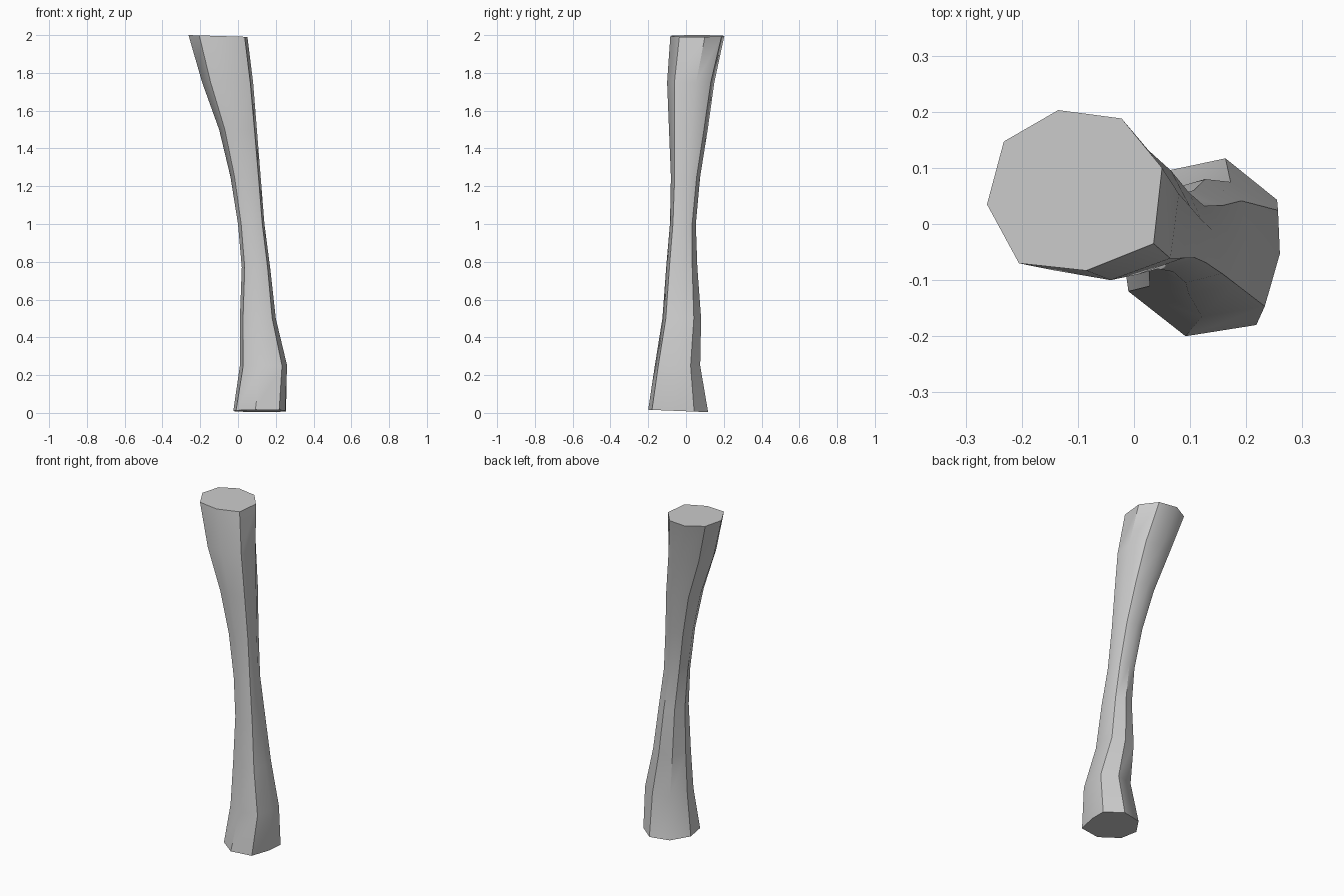
import bpy, bmesh, math

cube = bpy.data.objects.get("Cube")
if cube:
    bpy.data.objects.remove(cube, do_unlink=True)

# End outlines, matched corner by corner so the shaft twists between them
FOOT = [(.25, -.06), (.255, .043), (.163, .117), (.045, .092),
        (-.025, -.01), (-.01, -.12), (.092, -.2), (.218, -.18)]
HEAD = [(.05, .1), (-.022, .188), (-.135, .203), (-.232, .147),
        (-.262, .035), (-.205, -.07), (-.085, -.083), (.035, -.035)]

# Height, then x range and y range of each ring
RINGS = [(0, -.025, .255, -.2, .117), (.25, .01, .26, -.165, .075),
         (.5, .01, .2, -.125, .08), (.77, .02, .17, -.105, .06),
         (1, .0, .14, -.085, .052), (1.25, -.04, .12, -.08, .075),
         (1.5, -.1, .1, -.09, .115), (1.75, -.19, .08, -.1, .15),
         (2, -.262, .05, -.083, .203)]


def fit(values, low, high):
    """Stretch values so they span low to high."""
    a, b = min(values), max(values)
    return [low + (v - a) / (b - a) * (high - low) for v in values]


def unit(points):
    """Scale an outline into a unit square."""
    return list(zip(fit([p[0] for p in points], 0, 1),
                    fit([p[1] for p in points], 0, 1)))


def outline(z, x0, x1, y0, y1):
    t = z / 2
    mix = [(a[0] * (1 - t) + b[0] * t, a[1] * (1 - t) + b[1] * t)
           for a, b in zip(unit(FOOT), unit(HEAD))]
    return list(zip(fit([p[0] for p in mix], x0, x1),
                    fit([p[1] for p in mix], y0, y1)))


def height(z, x, y):
    """The two cut ends lean slightly."""
    if z == 0:
        return .004 - .04 * (y - .117)
    if z == 2:
        return 2 - .03 * (x + .262)
    return z


# Twisted, curved shaft
bm = bmesh.new()
rings = [[bm.verts.new((x, y, height(r[0], x, y))) for x, y in outline(*r)]
         for r in RINGS]
for low, high in zip(rings, rings[1:]):
    for i in range(len(low)):
        j = (i + 1) % len(low)
        bm.faces.new((low[i], low[j], high[j], high[i]))

# Flat ends
bm.faces.new(rings[0][::-1])
bm.faces.new(rings[-1])
bmesh.ops.recalc_face_normals(bm, faces=bm.faces)

mesh = bpy.data.meshes.new("twisted_shaft")
bm.to_mesh(mesh)
bm.free()
shaft = bpy.data.objects.new("twisted_shaft", mesh)
bpy.context.collection.objects.link(shaft)

# Plain grey
grey = bpy.data.materials.new("light_grey")
grey.use_nodes = True
colour = (.6, .6, .6, 1)
grey.diffuse_color = colour
grey.node_tree.nodes["Principled BSDF"].inputs["Base Color"].default_value = colour
mesh.materials.append(grey)

bpy.ops.object.select_all(action='DESELECT')
shaft.select_set(True)
bpy.context.view_layer.objects.active = shaft
bpy.ops.object.shade_smooth_by_angle(angle=math.radians(42))
